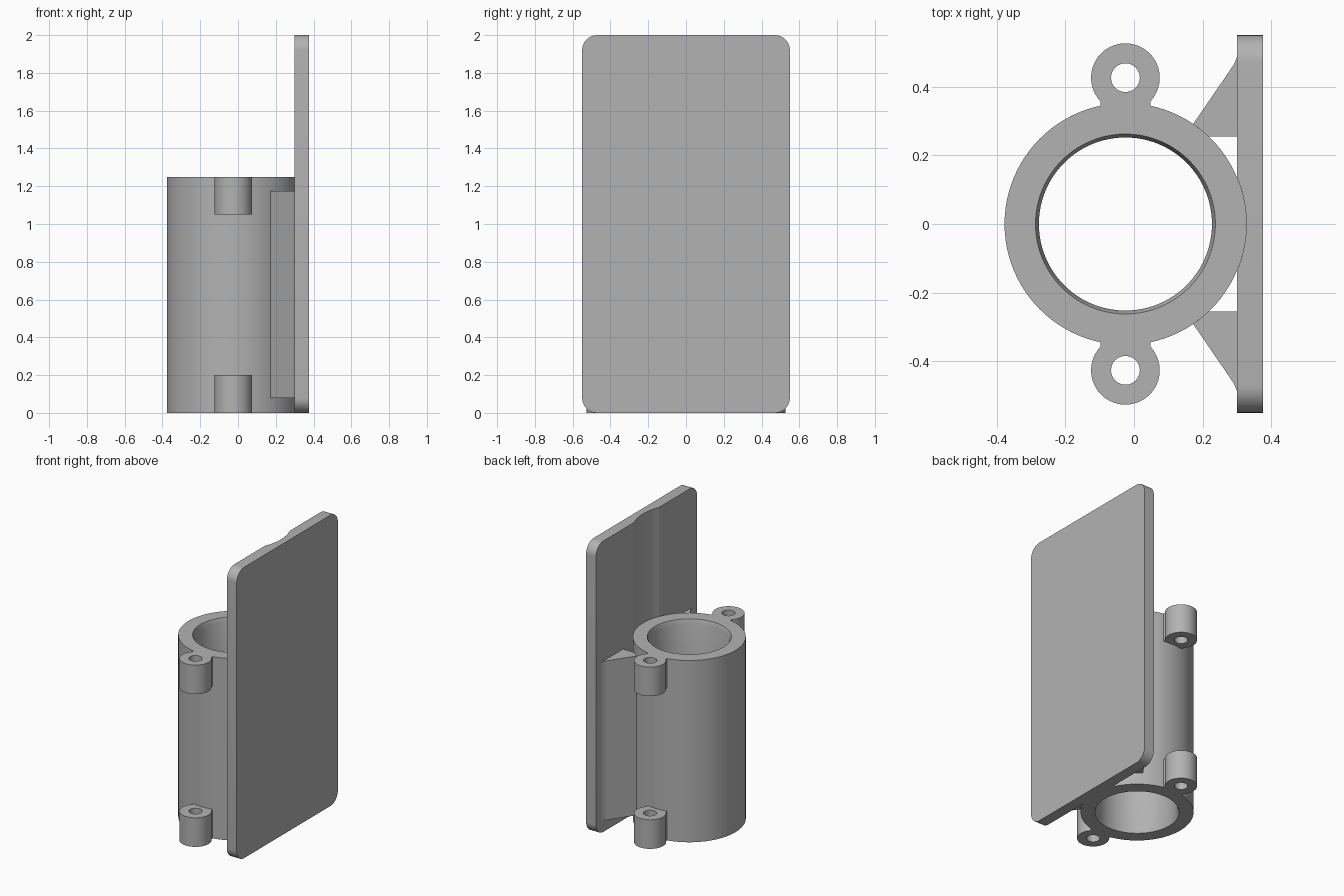
import bpy, bmesh
from math import radians, cos, sin
from mathutils import Matrix, Vector

if "Cube" in bpy.data.objects:
    bpy.data.objects.remove(bpy.data.objects["Cube"])

grey = bpy.data.materials.new("plain grey")
grey.use_nodes = True
colour = (0.45, 0.45, 0.45, 1)
grey.diffuse_color = colour
grey.node_tree.nodes["Principled BSDF"].inputs["Base Color"].default_value = colour

CX = -0.025            # tube axis
TUBE_R, BORE_R = 0.352, 0.252
TUBE_H = 1.25
PLATE_X0, PLATE_X1 = 0.30, 0.375


def arc(cx, cy, r, a0, a1, n):
    """Points along an arc, angles in degrees."""
    angles = [radians(a0 + (a1 - a0) * i / n) for i in range(n + 1)]
    return [(cx + r * cos(a), cy + r * sin(a)) for a in angles]


def finish(bm, name):
    bmesh.ops.recalc_face_normals(bm, faces=bm.faces)
    mesh = bpy.data.meshes.new(name)
    bm.to_mesh(mesh)
    bm.free()
    mesh.materials.append(grey)
    obj = bpy.data.objects.new(name, mesh)
    bpy.context.collection.objects.link(obj)
    return obj


def smooth(obj):
    bpy.ops.object.select_all(action='DESELECT')
    obj.select_set(True)
    bpy.context.view_layer.objects.active = obj
    bpy.ops.object.shade_smooth_by_angle(angle=radians(20))


def extrude(name, loops, z0, z1, matrix=Matrix()):
    """Fill an outline (further loops are holes) and extrude it."""
    bm = bmesh.new()
    for loop in loops:
        vs = [bm.verts.new((x, y, z0)) for x, y in loop]
        for a, b in zip(vs, vs[1:] + vs[:1]):
            bm.edges.new((a, b))
    bmesh.ops.triangle_fill(bm, edges=bm.edges[:], use_beauty=True)
    ext = bmesh.ops.extrude_face_region(bm, geom=bm.faces[:], use_keep_orig=True)
    top = [g for g in ext["geom"] if isinstance(g, bmesh.types.BMVert)]
    bmesh.ops.translate(bm, verts=top, vec=(0, 0, z1 - z0))
    bmesh.ops.transform(bm, matrix=matrix, verts=bm.verts)
    return finish(bm, name)


# Tube: lathed wall with a steep bevel at both mouths of the bore
lip_w, lip_h = 0.01, 0.03
profile = [(TUBE_R, 0), (TUBE_R, TUBE_H), (BORE_R + lip_w, TUBE_H),
           (BORE_R, TUBE_H - lip_h), (BORE_R, lip_h), (BORE_R + lip_w, 0)]
bm = bmesh.new()
ring = [bm.verts.new((r, 0, z)) for r, z in profile]
edges = [bm.edges.new(p) for p in zip(ring, ring[1:] + ring[:1])]
bmesh.ops.spin(bm, geom=ring + edges, axis=(0, 0, 1), cent=(0, 0, 0),
               angle=radians(360), steps=96, use_merge=True)
bmesh.ops.remove_doubles(bm, verts=bm.verts, dist=0.0001)
bmesh.ops.translate(bm, verts=bm.verts, vec=(CX, 0, 0))
smooth(finish(bm, "tube"))

# Screw ears: keyhole outline seated on the tube, with a through hole
EAR_Y = 0.426
ear_outline = (arc(CX, EAR_Y, 0.1, -43, 223, 40)
               + arc(CX, 0, TUBE_R, 102, 78, 6))
ear_hole = arc(CX, EAR_Y, 0.042, 0, 345, 23)
# Gussets: wedges between tube and plate
gusset_outline = [(PLATE_X0, 0.255), (PLATE_X0, 0.486), (0.29, 0.463),
                  (0.17, 0.288), (0.205, 0.255)]
for side, sy in (("back", 1), ("front", -1)):
    flip = Matrix.Diagonal(Vector((1, sy, 1, 1)))
    for level, z in (("lower", 0), ("upper", TUBE_H - 0.2)):
        smooth(extrude(f"{side}_{level}_ear", [ear_outline, ear_hole],
                       z, z + 0.2, flip))
    extrude(f"{side}_gusset", [gusset_outline], 0.08, 1.175, flip)

# Plate: rounded rectangle standing in the YZ plane
R, HALF_W, HEIGHT = 0.08, 0.55, 2.0
plate_outline = []
for i, (cy, cz) in enumerate([(HALF_W - R, HEIGHT - R), (R - HALF_W, HEIGHT - R),
                              (R - HALF_W, R), (HALF_W - R, R)]):
    plate_outline += arc(cy, cz, R, 90 * i, 90 * i + 90, 10)
to_yz = Matrix(((0, 0, 1, 0), (1, 0, 0, 0), (0, 1, 0, 0), (0, 0, 0, 1)))
plate = extrude("back_plate", [plate_outline], PLATE_X0, PLATE_X1, to_yz)

# Shallow groove down the plate, following the tube
cutter = extrude("groove_cutter", [arc(CX, 0, TUBE_R, 0, 357.5, 143)], -0.2, 2.2)
cutter.hide_render = True
cutter.hide_viewport = True
cut = plate.modifiers.new("groove", 'BOOLEAN')
cut.operation = 'DIFFERENCE'
cut.solver = 'EXACT'
cut.object = cutter
bpy.context.view_layer.update()
mesh = bpy.data.meshes.new_from_object(
    plate.evaluated_get(bpy.context.evaluated_depsgraph_get()))
plate.modifiers.clear()
plate.data = mesh
bpy.data.objects.remove(cutter)
smooth(plate)
